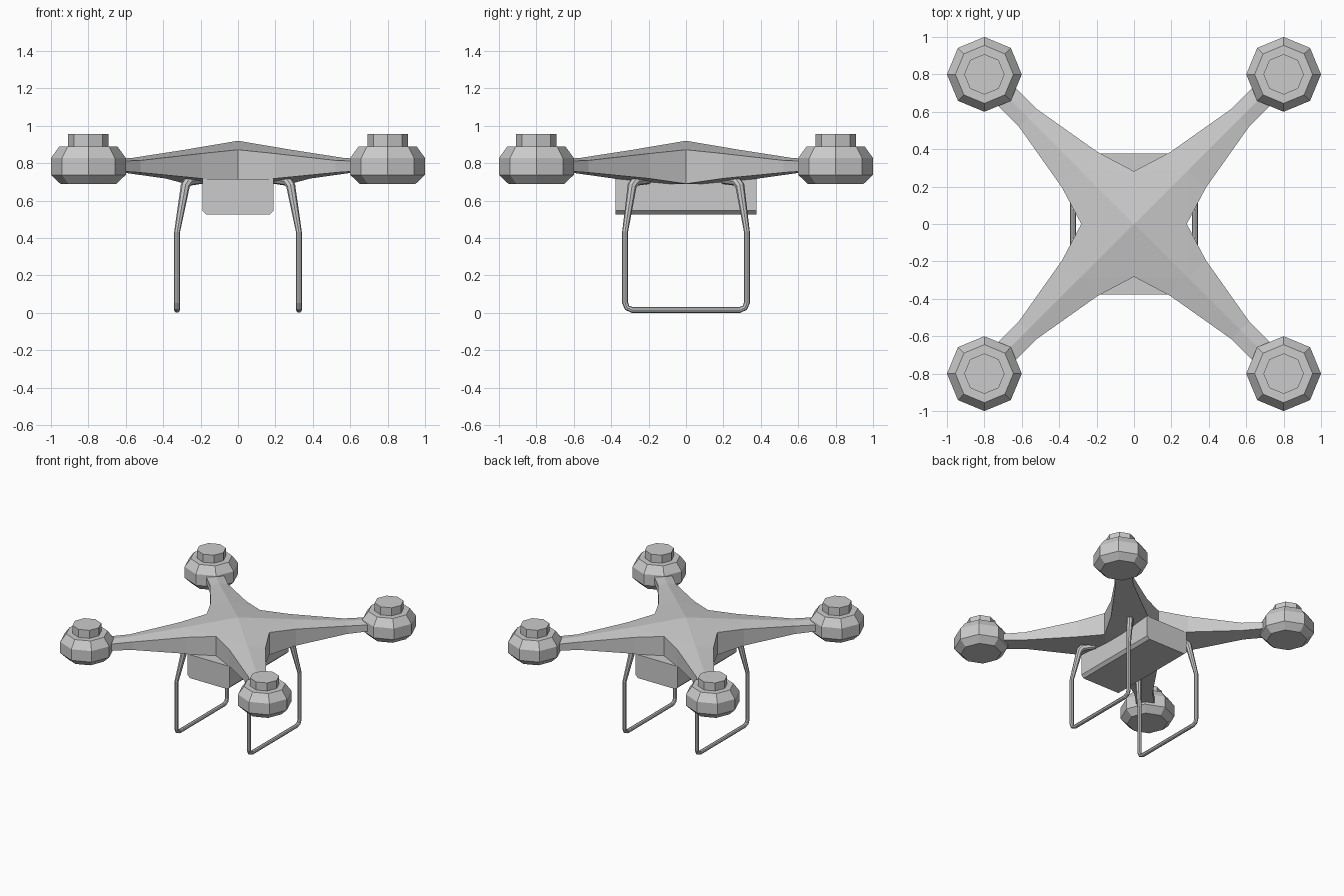
import bpy, bmesh
from math import pi, cos, sin
from mathutils import Matrix, Vector

if "Cube" in bpy.data.objects:
    bpy.data.objects.remove(bpy.data.objects["Cube"])


def finish(name, bm):
    bmesh.ops.remove_doubles(bm, verts=bm.verts, dist=1e-4)
    bmesh.ops.recalc_face_normals(bm, faces=bm.faces)
    me = bpy.data.meshes.new(name)
    bm.to_mesh(me)
    bm.free()
    ob = bpy.data.objects.new(name, me)
    bpy.context.collection.objects.link(ob)
    return ob


# Four-armed body: one arm built from sections, then repeated by quarter turns
# section: (x, y, edge top z, ridge z, bottom z); the other side swaps x and y
SECTIONS = [(0.385, 0.195, 0.852, 0.871, 0.718),
            (0.615, 0.52, 0.815, 0.828, 0.75),
            (0.755, 0.66, 0.81, 0.82, 0.76)]
NOTCH, NOTCH_TOP, BOTTOM = 0.282, 0.872, 0.69

bm = bmesh.new()
for k in range(4):
    turn = Matrix.Rotation(k * pi / 2, 3, 'Z')

    def face(*pts):
        bm.faces.new([bm.verts.new(turn @ Vector(p)) for p in pts])

    rings = []
    for x, y, top, ridge, bot in SECTIONS:
        m = (x + y) / 2
        rings.append([(x, y, bot), (x, y, top), (m, m, ridge), (y, x, top), (y, x, bot)])
    # arm skin and end cap
    for a, b in zip(rings, rings[1:]):
        for i in range(5):
            j = (i + 1) % 5
            face(a[i], b[i], b[j], a[j])
    face(*rings[-1])
    # hub quarter
    r = rings[0]
    nx, nxb = (NOTCH, 0, NOTCH_TOP), (NOTCH, 0, BOTTOM)
    ny, nyb = (0, NOTCH, NOTCH_TOP), (0, NOTCH, BOTTOM)
    apex, base = (0, 0, 0.92), (0, 0, BOTTOM)
    face(apex, nx, r[2])
    face(nx, r[1], r[2])
    face(apex, r[2], ny)
    face(r[2], r[3], ny)
    face(nxb, r[0], r[1], nx)
    face(ny, r[3], r[4], nyb)
    face(base, nyb, nxb)
    face(nyb, r[4], r[0], nxb)
finish("body_shell", bm)


# Motors: eight-sided lathed housings with a raised cap
MOTOR = [(0.15, 0.69), (0.2, 0.738), (0.2, 0.828), (0.155, 0.89),
         (0.108, 0.89), (0.108, 0.955)]
for sx in (-1, 1):
    for sy in (-1, 1):
        bm = bmesh.new()
        rings = [[bm.verts.new((0.8 * sx + r * cos(i * pi / 4),
                                0.8 * sy + r * sin(i * pi / 4), z)) for i in range(8)]
                 for r, z in MOTOR]
        for a, b in zip(rings, rings[1:]):
            for i in range(8):
                j = (i + 1) % 8
                bm.faces.new((a[i], a[j], b[j], b[i]))
        bm.faces.new(rings[0][::-1])
        bm.faces.new(rings[-1])
        finish(f"motor_{'right' if sx > 0 else 'left'}_{'back' if sy > 0 else 'front'}", bm)


# Battery box with chamfered lower long edges
bm = bmesh.new()
profile = [(-0.19, 0.715), (-0.19, 0.547), (-0.168, 0.525),
           (0.168, 0.525), (0.19, 0.547), (0.19, 0.715)]
f = bm.faces.new([bm.verts.new((x, -0.378, z)) for x, z in profile])
ext = bmesh.ops.extrude_face_region(bm, geom=[f], use_keep_orig=True)
bmesh.ops.translate(bm, vec=(0, 0.756, 0),
                    verts=[v for v in ext["geom"] if isinstance(v, bmesh.types.BMVert)])
finish("battery_box", bm)


# Landing gear: tapered struts joined by a rounded skid on each side
T = 0.0155
half = [(0.20, 0.20, 0.712, 1.5), (0.265, 0.27, 0.704, 1.7), (0.282, 0.288, 0.68, 1.6),
        (0.326, 0.326, 0.43, 1), (0.326, 0.326, 0.055, 1),
        (0.326, 0.315, 0.027, 1), (0.326, 0.287, T, 1)]
path = half + [(x, -y, z, r) for x, y, z, r in reversed(half)]
for side, name in ((-1, "landing_skid_left"), (1, "landing_skid_right")):
    cu = bpy.data.curves.new(name, 'CURVE')
    cu.dimensions = '3D'
    cu.bevel_depth = T
    cu.bevel_resolution = 2
    cu.use_fill_caps = True
    sp = cu.splines.new('POLY')
    sp.points.add(len(path) - 1)
    for p, (x, y, z, r) in zip(sp.points, path):
        p.co = (side * x, y, z, 1)
        p.radius = r
    sp.use_smooth = False
    ob = bpy.data.objects.new(name, cu)
    bpy.context.collection.objects.link(ob)
    bpy.ops.object.select_all(action='DESELECT')
    ob.select_set(True)
    bpy.context.view_layer.objects.active = ob
    bpy.ops.object.convert(target='MESH')
